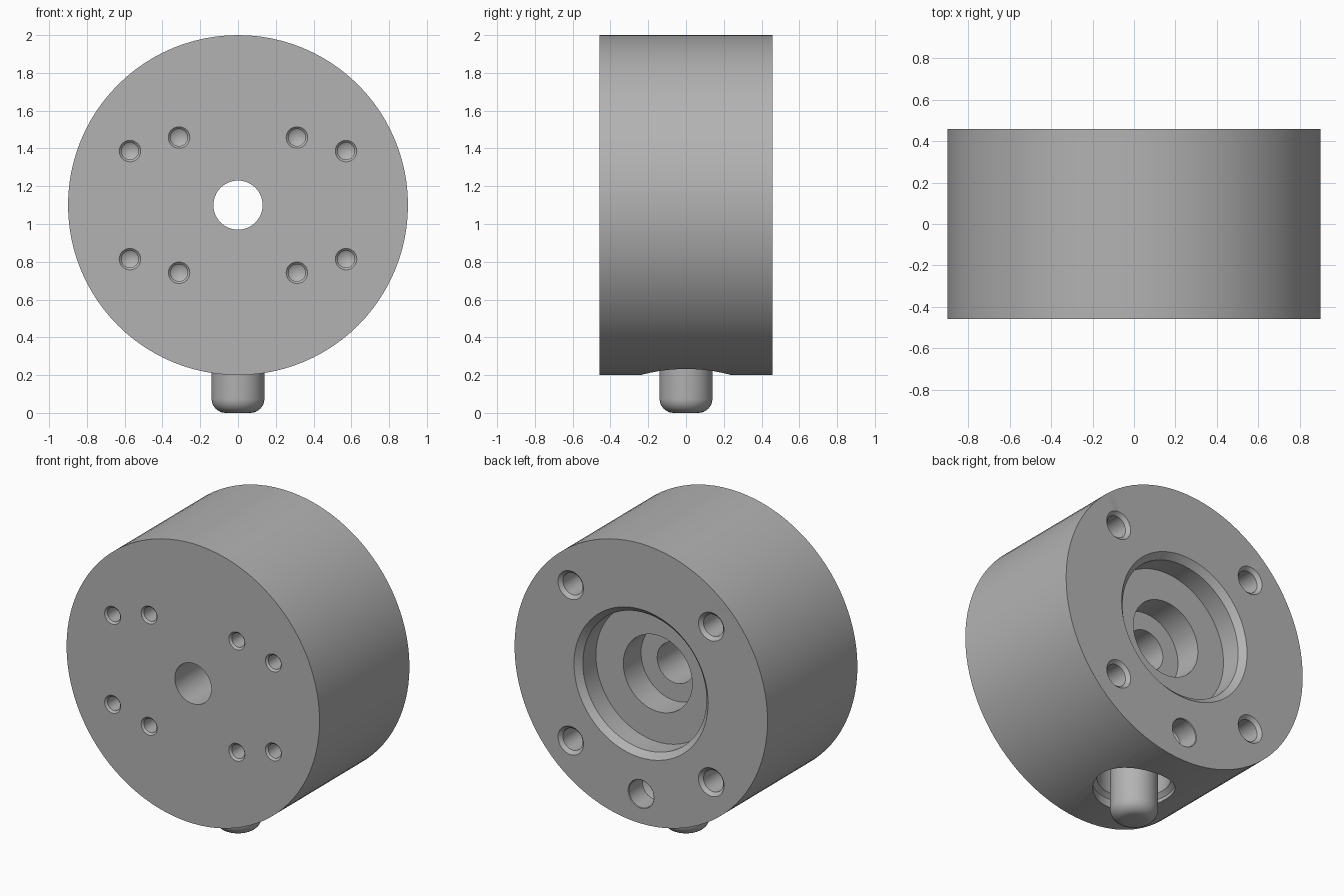
import bpy, bmesh, math
from mathutils import Matrix, Vector

cube = bpy.data.objects.get("Cube")
if cube:
    bpy.data.objects.remove(cube, do_unlink=True)

R, HALF, CZ = 0.9, 0.457, 1.1          # body radius, half depth, axis height

grey = bpy.data.materials.new("machined grey")
grey.use_nodes = True
colour = (0.45, 0.45, 0.45, 1)
grey.diffuse_color = colour
grey.node_tree.nodes["Principled BSDF"].inputs["Base Color"].default_value = colour


def lathe(name, profile, origin, axis, sides=48, closed=False):
    """Revolve (radius, distance along axis) points about an axis."""
    bm = bmesh.new()
    rings = []
    for r, h in profile:
        rings.append([bm.verts.new((r * math.cos(a), r * math.sin(a), h))
                      for a in (2 * math.pi * i / sides for i in range(sides))])
    pairs = list(zip(rings, rings[1:]))
    if closed:
        pairs.append((rings[-1], rings[0]))
    for low, high in pairs:
        for i in range(sides):
            j = (i + 1) % sides
            bm.faces.new((low[i], low[j], high[j], high[i]))
    bmesh.ops.remove_doubles(bm, verts=bm.verts, dist=1e-5)
    bmesh.ops.recalc_face_normals(bm, faces=bm.faces)
    turn = Vector((0, 0, 1)).rotation_difference(Vector(axis)).to_matrix().to_4x4()
    bm.transform(Matrix.Translation(origin) @ turn)
    mesh = bpy.data.meshes.new(name)
    bm.to_mesh(mesh)
    bm.free()
    mesh.materials.append(grey)
    obj = bpy.data.objects.new(name, mesh)
    bpy.context.collection.objects.link(obj)
    return obj


def drill(name, origin, axis, r, depth, chamfer):
    """Cutter for a blind drilled hole with a chamfered mouth and cone tip."""
    out = 0.02
    profile = [(0, -out), (r + chamfer, -out), (r + chamfer, 0), (r, chamfer),
               (r, depth), (0, depth + r * 0.6)]
    return lathe(name, profile, origin, axis, 32)


# Body with stepped bore; distances run from the back face to the front face
body = lathe("body", [
    (R, 0), (R, 2 * HALF), (0.13, 2 * HALF), (0.13, 0.35), (0.245, 0.35),
    (0.245, 0.17), (0.44, 0.17), (0.44, 0.037), (0.477, 0)],
    (0, HALF, CZ), (0, -1, 0), 96, closed=True)

cutters = []
for sx in (-1, 1):
    for sz in (-1, 1):
        # Small threaded holes in the front
        for x, z in ((0.572, 0.286), (0.312, 0.358)):
            cutters.append(drill("front_hole_cutter", (sx * x, -HALF, CZ + sz * z),
                                 (0, 1, 0), 0.045, 0.2, 0.012))
        # Mounting holes in the back
        cutters.append(drill("back_hole_cutter", (sx * 0.5, HALF, CZ + sz * 0.5),
                             (0, -1, 0), 0.07, 0.25, 0.021))
# Dowel hole low on the back
cutters.append(drill("dowel_hole_cutter", (0, HALF, CZ - 0.71), (0, -1, 0),
                     0.088, 0.14, 0.004))
# Side pocket around the pin
cutters.append(lathe("pin_pocket_cutter", [
    (0, 0.1), (0.24, 0.1), (0.24, 0.255), (0.215, 0.28), (0.215, 0.45), (0, 0.45)],
    (0, 0, 0), (0, 0, 1)))

for cutter in cutters:
    cutter.hide_render = True
    mod = body.modifiers.new("cut", 'BOOLEAN')
    mod.operation = 'DIFFERENCE'
    mod.solver = 'EXACT'
    mod.object = cutter
graph = bpy.context.evaluated_depsgraph_get()
cut_mesh = bpy.data.meshes.new_from_object(body.evaluated_get(graph))
body.modifiers.clear()
body.data = cut_mesh
for cutter in cutters:
    bpy.data.objects.remove(cutter, do_unlink=True)

# Pin with rounded end
fillet, pr = 0.075, 0.14
arc = [(pr - fillet + fillet * math.sin(t), fillet - fillet * math.cos(t))
       for t in (math.pi / 2 * i / 8 for i in range(9))]
pin = lathe("pin", [(0, 0)] + arc + [(pr, 0.47), (0, 0.47)], (0, 0, 0), (0, 0, 1))

# Smooth the round walls, keep the machined edges sharp
for obj in bpy.context.selected_objects:
    obj.select_set(False)
for obj in (body, pin):
    obj.select_set(True)
bpy.context.view_layer.objects.active = body
bpy.ops.object.shade_smooth_by_angle(angle=math.radians(25))
